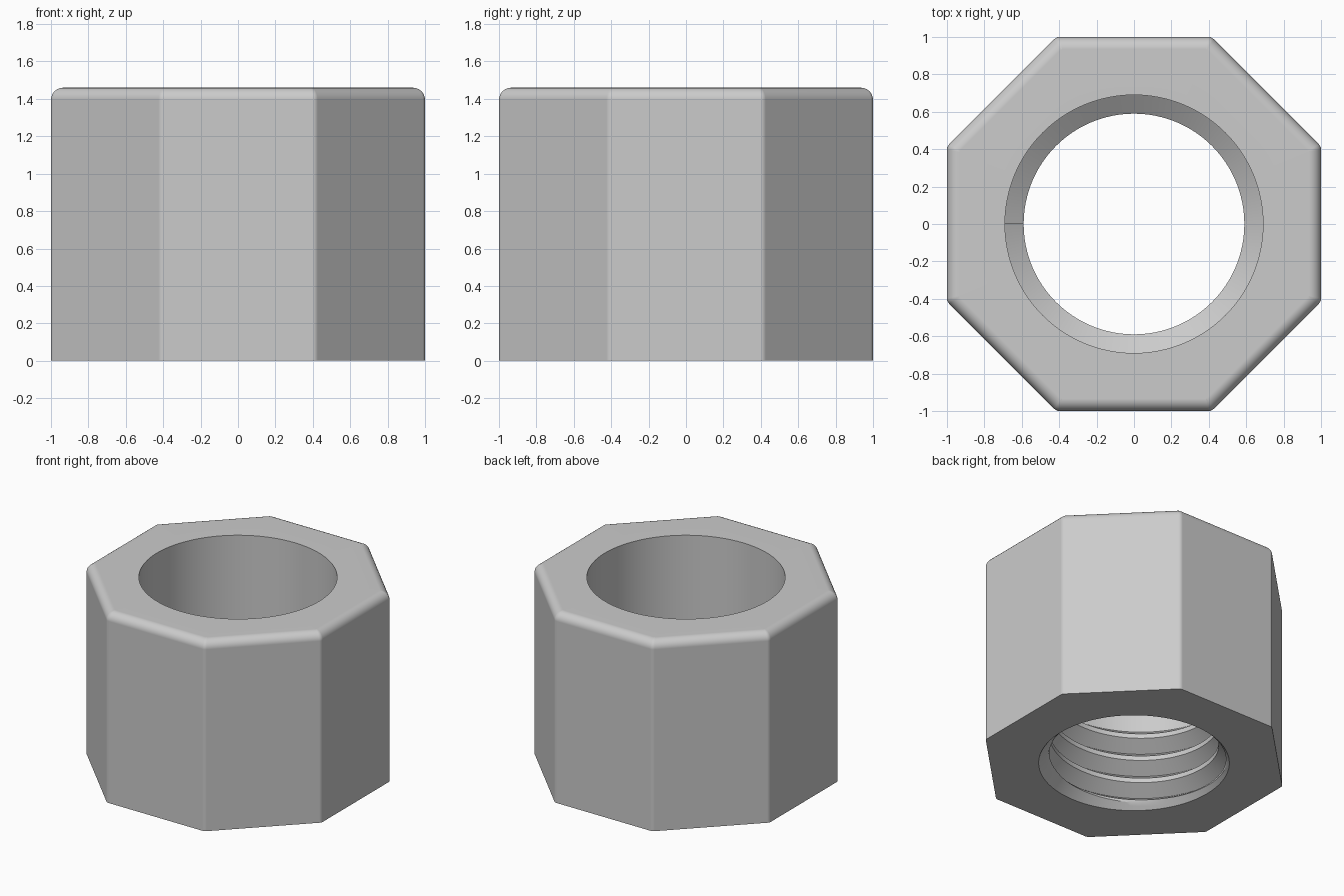
import bpy
import bmesh
from math import sin, cos, pi, radians

cube = bpy.data.objects.get("Cube")
if cube:
    bpy.data.objects.remove(cube, do_unlink=True)

HEIGHT = 1.46
BORE, CREST, RIM = 0.69, 0.59, 0.664      # bore, thread crest, bottom opening
PITCH, TURNS, START = 0.178, 5, -0.268    # helix
COLS, STEPS = 96, 10                      # resolution round and per turn
FILLET = 0.065

bm = bmesh.new()


def ring(apothem, rounding, z):
    """Octagon ring with rounded corners."""
    verts = []
    for k in range(8):
        mid = radians(22.5 + 45 * k)
        reach = (apothem - rounding) / cos(pi / 8)
        for s in range(5):
            a = mid + radians(45) * (s / 4 - 0.5)
            verts.append(bm.verts.new((reach * cos(mid) + rounding * cos(a),
                                       reach * sin(mid) + rounding * sin(a), z)))
    return verts


def thread_radius(z, t):
    """Bore radius of the V thread, with a lead-in cone at the bottom."""
    if z <= 0:
        return RIM
    f = ((z - START) / PITCH - t) % 1.0
    depth = min(1.0, min(f, 1 - f) / 0.4)
    return max(BORE - (BORE - CREST) * depth, RIM - z)


def bore_vert(t, r, z):
    a = pi + 2 * pi * t
    return bm.verts.new((r * cos(a), r * sin(a), z))


# Outer walls and rounded top edge
rings = [ring(1, 0.04, 0)]
for s in range(7):
    a = s / 6 * pi / 2
    inset = FILLET * (1 - cos(a))
    rings.append(ring(1 - inset, 0.04 - inset / 2, HEIGHT - FILLET * (1 - sin(a))))
for low, high in zip(rings, rings[1:]):
    for i in range(len(low)):
        j = (i + 1) % len(low)
        bm.faces.new((low[i], low[j], high[j], high[i]))

# Helical thread, one column of vertices per angle
columns, top = [], []
for i in range(COLS + 1):
    t = i / COLS
    column = []
    for row in range(TURNS * STEPS + 1):
        z = max(0, START + PITCH * (row / STEPS + t))
        r = BORE if row == TURNS * STEPS else thread_radius(z, t)
        column.append(bore_vert(t, r, z))
    columns.append(column)
    top.append(bore_vert(t, BORE, HEIGHT))
for a, b in zip(columns, columns[1:]):
    for row in range(TURNS * STEPS):
        bm.faces.new((a[row], a[row + 1], b[row + 1], b[row]))

# End face of the thread and smooth bore above it
bm.faces.new(columns[-1][-STEPS - 1:])
for i in range(COLS):
    face = [columns[i][-1], columns[i + 1][-1], top[i + 1], top[i]]
    if i == 0:
        face.append(columns[-1][-1])
    bm.faces.new(face)
bmesh.ops.remove_doubles(bm, verts=bm.verts[:], dist=0.0002)

# Flat top and bottom faces around the hole
for level, direction in ((0, -1), (HEIGHT, 1)):
    edges = [e for e in bm.edges if e.is_boundary
             and all(abs(v.co.z - level) < 0.0001 for v in e.verts)]
    bmesh.ops.triangle_fill(bm, edges=edges, use_beauty=True, normal=(0, 0, direction))
bmesh.ops.recalc_face_normals(bm, faces=bm.faces[:])

mesh = bpy.data.meshes.new("threaded_octagonal_nut")
bm.to_mesh(mesh)
bm.free()
nut = bpy.data.objects.new("threaded_octagonal_nut", mesh)
bpy.context.collection.objects.link(nut)

# Plain grey metal
grey = bpy.data.materials.new("plain_grey")
grey.use_nodes = True
colour = (0.6, 0.6, 0.6, 1)
grey.diffuse_color = colour
grey.node_tree.nodes["Principled BSDF"].inputs["Base Color"].default_value = colour
mesh.materials.append(grey)

# Smooth shading with crisp thread edges
bpy.ops.object.select_all(action="DESELECT")
nut.select_set(True)
bpy.context.view_layer.objects.active = nut
bpy.ops.object.shade_smooth_by_angle(angle=radians(25))
weighted = nut.modifiers.new("weighted_normals", "WEIGHTED_NORMAL")
weighted.keep_sharp = True
